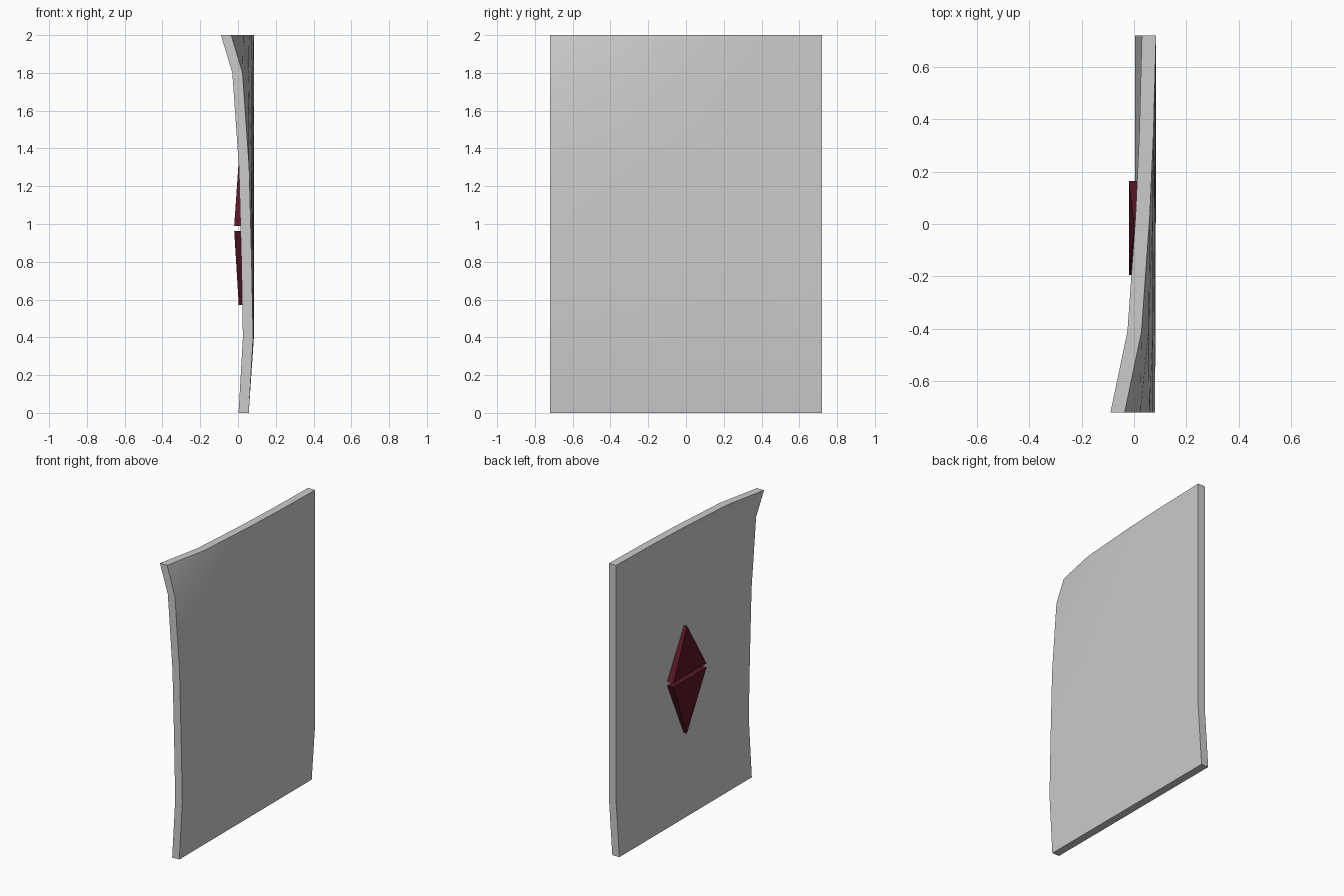
import bpy, bmesh

if "Cube" in bpy.data.objects:
    bpy.data.objects.remove(bpy.data.objects["Cube"])

THICK = 0.054
# rows up the height, columns across the width
ZS = [0.0, 0.4, 0.8, 1.3, 1.8, 2.0]
BASE = [0.003, 0.03, 0.03, 0.03, 0.03, 0.03]
BEND_Z = [0.0, 0.004, 0.012, 0.025, 0.06, 0.12]
YS = [-0.72, -0.41, 0.03, 0.35, 0.72]
BEND_Y = [1.0, 0.46, 0.2, 0.08, 0.0]


def finish(bm, name, mat=None):
    bmesh.ops.recalc_face_normals(bm, faces=bm.faces)
    me = bpy.data.meshes.new(name)
    bm.to_mesh(me)
    bm.free()
    ob = bpy.data.objects.new(name, me)
    bpy.context.collection.objects.link(ob)
    if mat:
        me.materials.append(mat)
    return ob


# Curved panel: a bent sheet, extruded along x
bm = bmesh.new()
grid = [[bm.verts.new((b - bz * by, y, z)) for y, by in zip(YS, BEND_Y)]
        for z, b, bz in zip(ZS, BASE, BEND_Z)]
for r0, r1 in zip(grid, grid[1:]):
    for i in range(len(YS) - 1):
        bm.faces.new((r0[i], r0[i + 1], r1[i + 1], r1[i]))
ext = bmesh.ops.extrude_face_region(bm, geom=bm.faces[:], use_keep_orig=True)
moved = [v for v in ext["geom"] if isinstance(v, bmesh.types.BMVert)]
bmesh.ops.translate(bm, verts=moved, vec=(THICK, 0, 0))
panel = finish(bm, "curved_panel")
bpy.context.view_layer.objects.active = panel
panel.select_set(True)
bpy.ops.object.shade_smooth_by_angle()

# Dark red emblem: two triangular wedges set into the panel
red = bpy.data.materials.new("dark_red")
red.diffuse_color = (0.1, 0.008, 0.018, 1)
red.use_nodes = True
red.node_tree.nodes["Principled BSDF"].inputs["Base Color"].default_value = red.diffuse_color


def wedge(name, z_base, z_tip, x_tip):
    bm = bmesh.new()
    pts = [(-0.02, -0.195, z_base), (-0.02, 0.165, z_base), (x_tip, -0.015, z_tip)]
    front = [bm.verts.new(p) for p in pts]
    back = [bm.verts.new((0.04, p[1], p[2])) for p in pts]
    bm.faces.new(front)
    bm.faces.new(back[::-1])
    for i in range(3):
        j = (i + 1) % 3
        bm.faces.new((front[i], front[j], back[j], back[i]))
    finish(bm, name, red)


wedge("upper_wedge", 0.99, 1.31, 0.002)
wedge("lower_wedge", 0.963, 0.57, 0.004)
